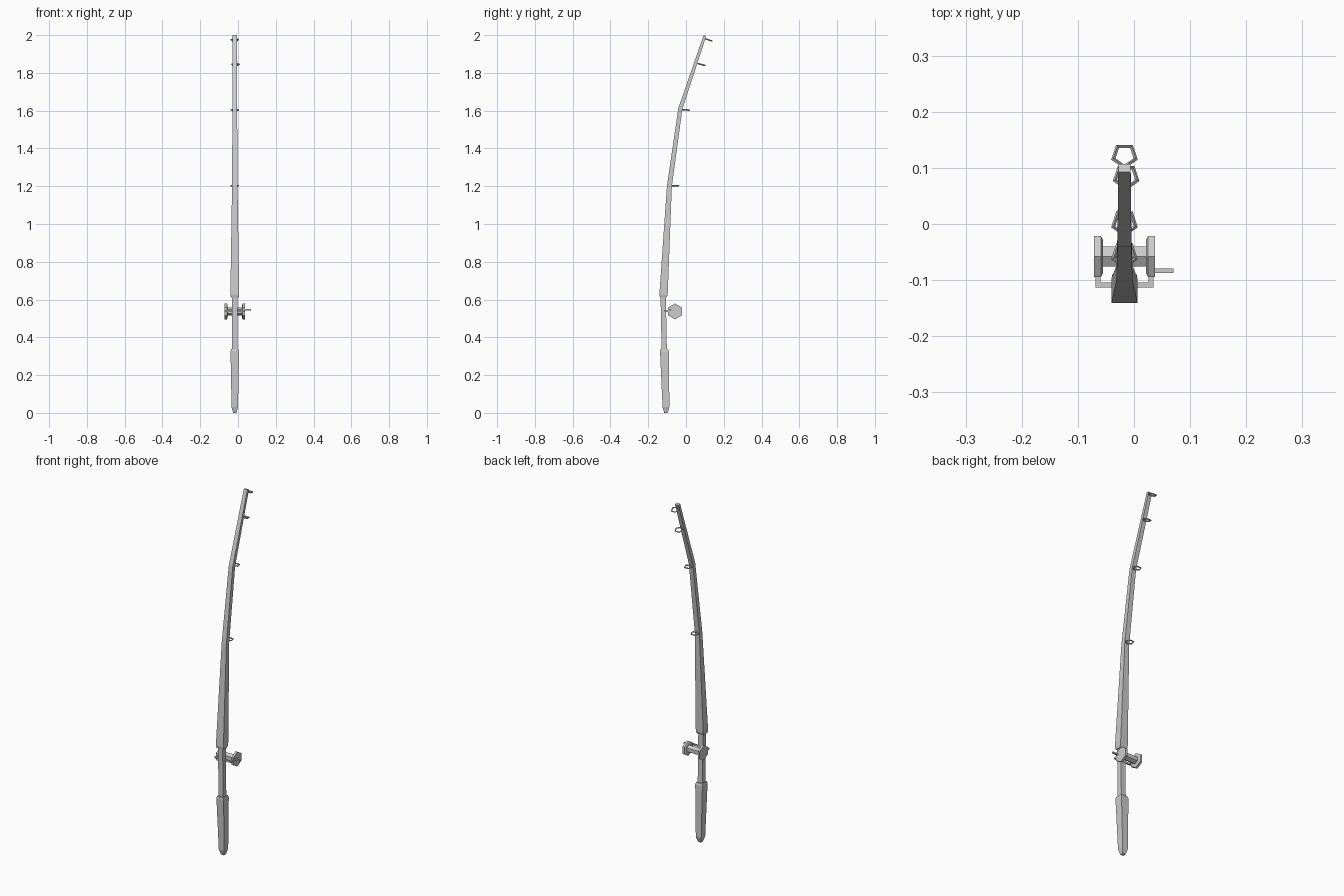
import bpy, bmesh
from math import sin, cos, pi, radians
from mathutils import Vector

if "Cube" in bpy.data.objects:
    bpy.data.objects.remove(bpy.data.objects["Cube"])

CX = -0.017  # rod axis in x


def loft(name, rings):
    """Skin equal-sized rings of points and cap both ends."""
    bm = bmesh.new()
    vs = [[bm.verts.new(p) for p in r] for r in rings]
    n = len(vs[0])
    for a, b in zip(vs, vs[1:]):
        for i in range(n):
            j = (i + 1) % n
            bm.faces.new((a[i], a[j], b[j], b[i]))
    bm.faces.new(vs[0][::-1])
    bm.faces.new(vs[-1])
    bmesh.ops.recalc_face_normals(bm, faces=bm.faces)
    me = bpy.data.meshes.new(name)
    bm.to_mesh(me)
    bm.free()
    ob = bpy.data.objects.new(name, me)
    bpy.context.collection.objects.link(ob)
    return ob


def rod_part(name, sections):
    """Square tube; each section is (y, z, half x, half y, tilt in degrees)."""
    rings = []
    for y, z, hx, hy, tilt in sections:
        t = radians(tilt)
        rings.append([Vector((CX + sx * hx, y + sy * hy * cos(t), z - sy * hy * sin(t)))
                      for sx, sy in ((-1, -1), (1, -1), (1, 1), (-1, 1))])
    loft(name, rings)


def hex_x(name, sections, y=-0.058, z=0.537):
    """Hexagonal solid along x; each section is (x, radius)."""
    loft(name, [[(x, y + r * sin(i * pi / 3), z + r * cos(i * pi / 3)) for i in range(6)]
                for x, r in sections])


def box(name, x0, x1, y0, y1, z0, z1):
    loft(name, [[(x0, y0, z), (x1, y0, z), (x1, y1, z), (x0, y1, z)] for z in (z0, z1)])


# rod: butt grip, thin reel seat, long bent blank
rod_part("butt_grip", [(-0.106, 0.0, 0.009, 0.009, 0), (-0.106, 0.03, 0.017, 0.018, 0),
                       (-0.114, 0.325, 0.0225, 0.0235, 0), (-0.115, 0.337, 0.02, 0.021, 0)])
rod_part("reel_seat", [(-0.115, 0.32, 0.0145, 0.014, 0), (-0.121, 0.63, 0.0145, 0.014, 0)])
rod_part("rod_blank", [(-0.121, 0.611, 0.02, 0.017, 3), (-0.119, 0.625, 0.0235, 0.022, 3),
                       (-0.088, 1.2, 0.0145, 0.013, 5), (-0.030, 1.61, 0.0125, 0.011, 13),
                       (0.100, 1.997, 0.011, 0.0075, 18)])

# line guides: five-sided rings on the +y side
for i, (x, y, z, tilt) in enumerate([(CX, -0.055, 1.203, 2), (CX, 0.002, 1.604, 4),
                                     (-0.014, 0.084, 1.844, 16), (CX, 0.122, 1.974, 18)]):
    bpy.ops.mesh.primitive_torus_add(major_segments=5, minor_segments=4, major_radius=0.021,
                                     minor_radius=0.004, location=(x, y, z),
                                     rotation=(0, -radians(tilt), -pi / 2))
    bpy.context.object.name = f"line_guide_{i + 1}"

# reel: spool, flanges and side arms
hex_x("spool", [(CX - 0.042, 0.021), (CX + 0.042, 0.021)])
for side, s in (("left", -1), ("right", 1)):
    hex_x(f"reel_flange_{side}", [(CX + s * 0.038, 0.034), (CX + s * 0.042, 0.042),
                                  (CX + s * 0.054, 0.042)])
    xs = sorted((CX + s * 0.043, CX + s * 0.052))
    box(f"reel_arm_{side}", *xs, -0.113, -0.08, 0.535, 0.544)
box("reel_crossbar", CX - 0.052, CX + 0.052, -0.113, -0.104, 0.535, 0.544)

# crank knob
box("crank_knob", 0.03, 0.07, -0.087, -0.079, 0.543, 0.551)
